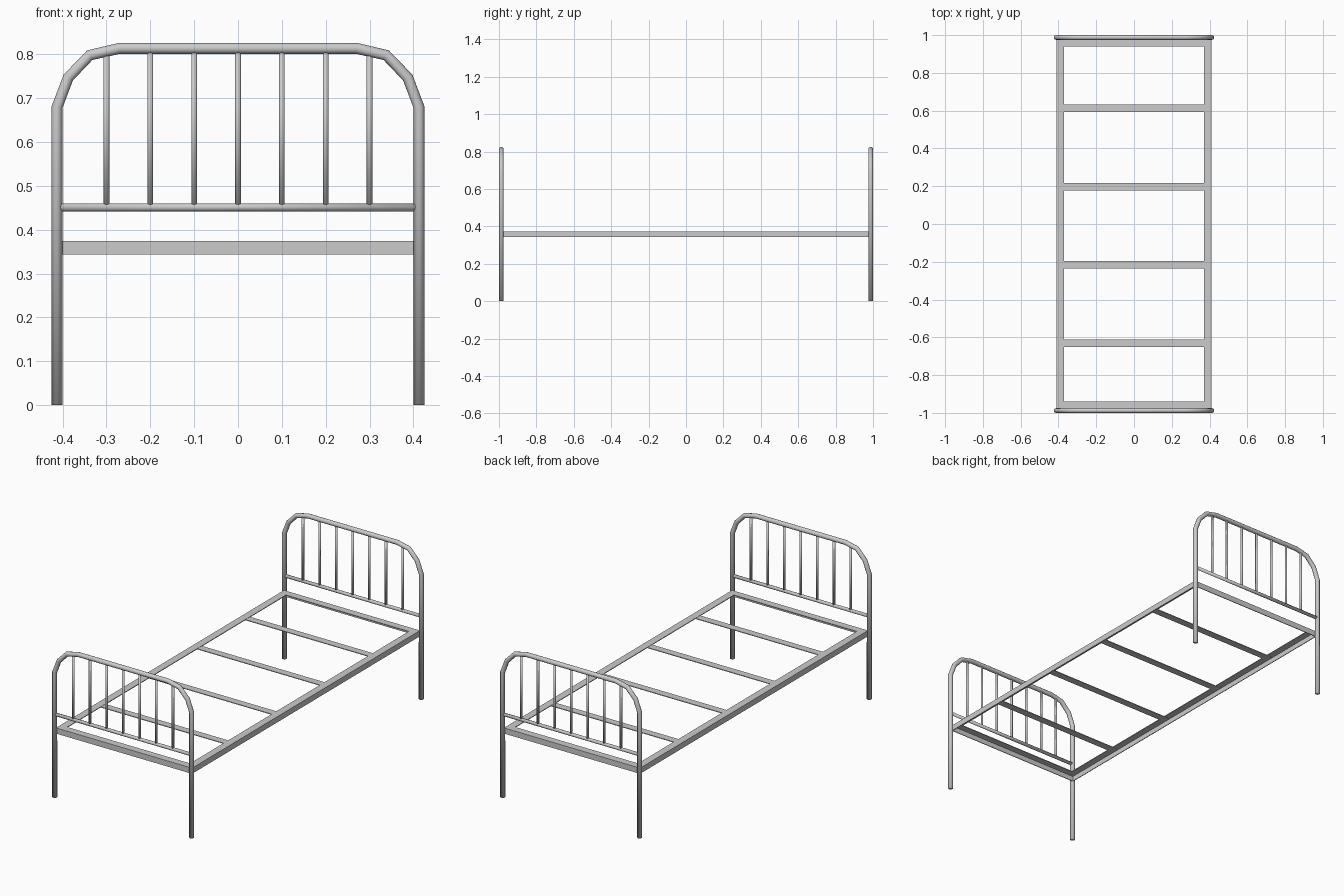
import bpy, bmesh
from mathutils import Vector

if "Cube" in bpy.data.objects:
    bpy.data.objects.remove(bpy.data.objects["Cube"])

# dark grey metal
metal = bpy.data.materials.new("grey_metal")
metal.diffuse_color = (0.52, 0.52, 0.52, 1)
metal.use_nodes = True
metal.node_tree.nodes["Principled BSDF"].inputs["Base Color"].default_value = metal.diffuse_color


def mesh_object(name, bm):
    bmesh.ops.recalc_face_normals(bm, faces=bm.faces)
    me = bpy.data.meshes.new(name)
    bm.to_mesh(me)
    bm.free()
    me.materials.append(metal)
    ob = bpy.data.objects.new(name, me)
    bpy.context.collection.objects.link(ob)
    return ob


def tube(name, points, radius, sides=12):
    # round bar along a polyline, real mesh with capped, softly shaded ends
    cu = bpy.data.curves.new(name, 'CURVE')
    cu.dimensions = '3D'
    cu.bevel_depth = radius
    cu.bevel_resolution = sides // 2 - 2
    cu.use_fill_caps = True
    cu.materials.append(metal)
    sp = cu.splines.new('POLY')
    sp.points.add(len(points) - 1)
    for p, co in zip(sp.points, points):
        p.co = (*co, 1)
    ob = bpy.data.objects.new(name, cu)
    bpy.context.collection.objects.link(ob)
    bpy.ops.object.select_all(action='DESELECT')
    ob.select_set(True)
    bpy.context.view_layer.objects.active = ob
    bpy.ops.object.convert(target='MESH')
    ob = bpy.context.object
    bm = bmesh.new()
    bm.from_mesh(ob.data)
    bmesh.ops.remove_doubles(bm, verts=bm.verts, dist=0.0001)
    bmesh.ops.recalc_face_normals(bm, faces=bm.faces)
    bm.to_mesh(ob.data)
    bm.free()
    bpy.ops.object.shade_smooth()


def profile_bar(name, start, end, out, prof):
    # straight bar: profile (outward, up) swept from start to end
    start, end, out = Vector(start), Vector(end), Vector(out)
    up = Vector((0, 0, 1))
    bm = bmesh.new()
    a, b = [[bm.verts.new(p + out * u + up * v) for u, v in prof] for p in (start, end)]
    n = len(prof)
    for i in range(n):
        j = (i + 1) % n
        bm.faces.new((a[i], a[j], b[j], b[i]))
    bm.faces.new(a)
    bm.faces.new(b)
    mesh_object(name, bm)


TOP, T = 0.374, 0.004
ANGLE = [(0, 0), (-0.04, 0), (-0.04, -T), (-T, -T), (-T, -0.031), (0, -0.031)]
FLAT = [(0.02, 0), (-0.02, 0), (-0.02, -T), (0.02, -T)]

half = [(0.4125, 0), (0.4125, 0.68), (0.387, 0.747), (0.338, 0.798), (0.27, 0.8135)]
arch = half + [(-x, z) for x, z in reversed(half)]

for end, s in (("footboard", -1), ("headboard", 1)):
    y = 0.9875 * s
    # bent outer tube with legs
    tube(end + "_arch", [(x, y, z) for x, z in arch], 0.0125)
    # lower crossbar and spindles
    tube(end + "_crossbar", [(-0.405, y, 0.451), (0.405, y, 0.451)], 0.009)
    for i in range(-3, 4):
        ztop = 0.805 if abs(i) == 3 else 0.812
        tube(f"{end}_spindle_{i + 4}", [(0.1 * i, y, 0.451), (0.1 * i, y, ztop)], 0.0065)
    # end rail of the bed base
    profile_bar(end + "_end_rail", (-0.41, 0.981 * s, TOP), (0.41, 0.981 * s, TOP), (0, s, 0), ANGLE)

# side rails
for side, s in (("left", -1), ("right", 1)):
    profile_bar(side + "_side_rail", (0.41 * s, -0.981, TOP), (0.41 * s, 0.981, TOP), (s, 0, 0), ANGLE)

# flat cross slats
for i in range(4):
    y = -0.631 + 0.4145 * i
    profile_bar(f"slat_{i + 1}", (-0.405, y, TOP - 0.001), (0.405, y, TOP - 0.001), (0, 1, 0), FLAT)
